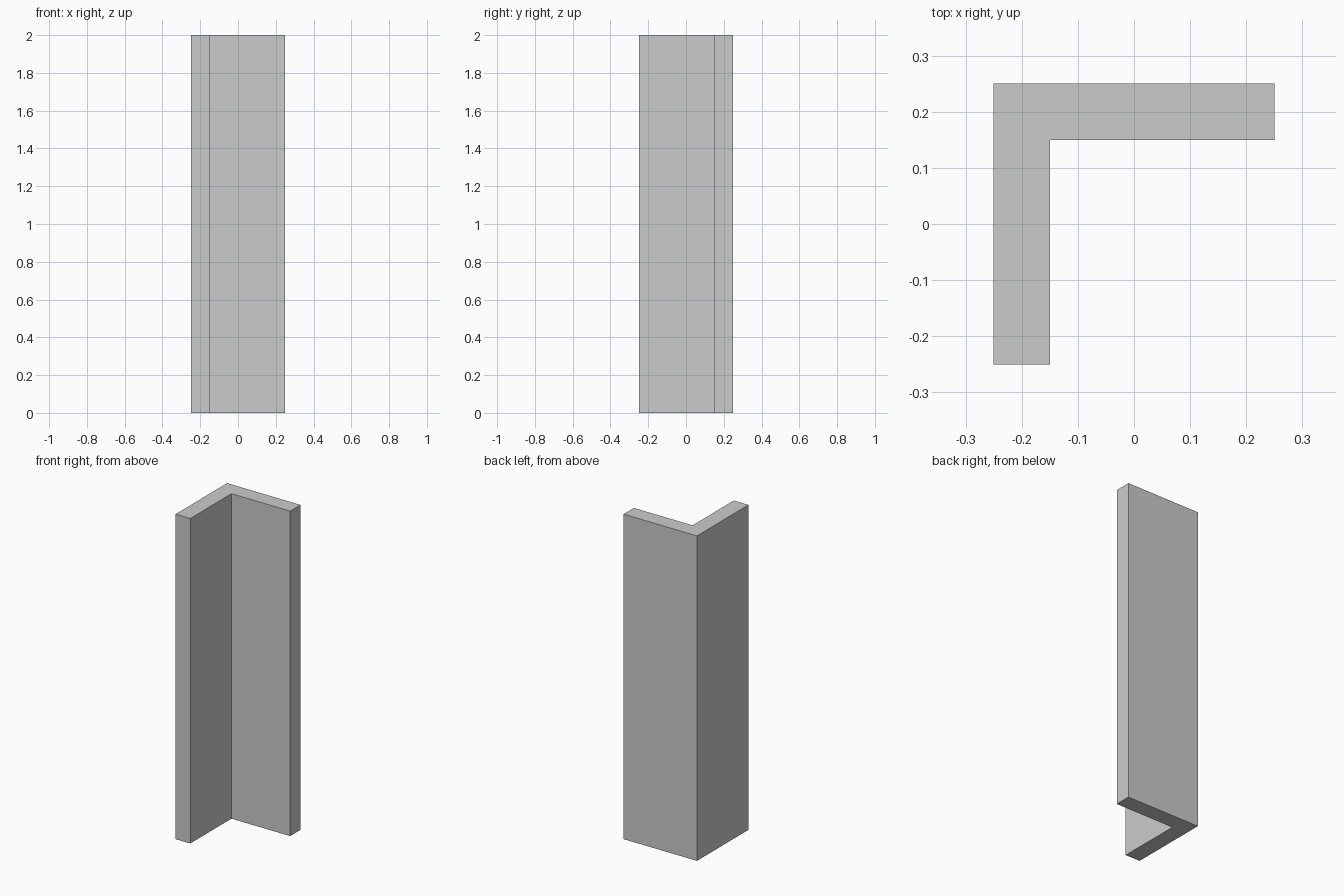
import bpy
import bmesh

if "Cube" in bpy.data.objects:
    bpy.data.objects.remove(bpy.data.objects["Cube"])

SIZE, THICK, HEIGHT = 0.5, 0.1, 2.0
h = SIZE / 2
i = h - THICK

# L-shaped cross-section, counter-clockwise from above
profile = [(-h, -h), (-i, -h), (-i, i), (h, i), (h, h), (-h, h)]

# Extrude the profile upward into the angle bar
bm = bmesh.new()
base = bm.faces.new([bm.verts.new((x, y, 0)) for x, y in profile])
top = bmesh.ops.extrude_face_region(bm, geom=[base], use_keep_orig=True)
top_verts = [g for g in top["geom"] if isinstance(g, bmesh.types.BMVert)]
bmesh.ops.translate(bm, verts=top_verts, vec=(0, 0, HEIGHT))
bmesh.ops.recalc_face_normals(bm, faces=bm.faces)

mesh = bpy.data.meshes.new("angle_bar")
bm.to_mesh(mesh)
bm.free()
bpy.context.collection.objects.link(bpy.data.objects.new("angle_bar", mesh))
